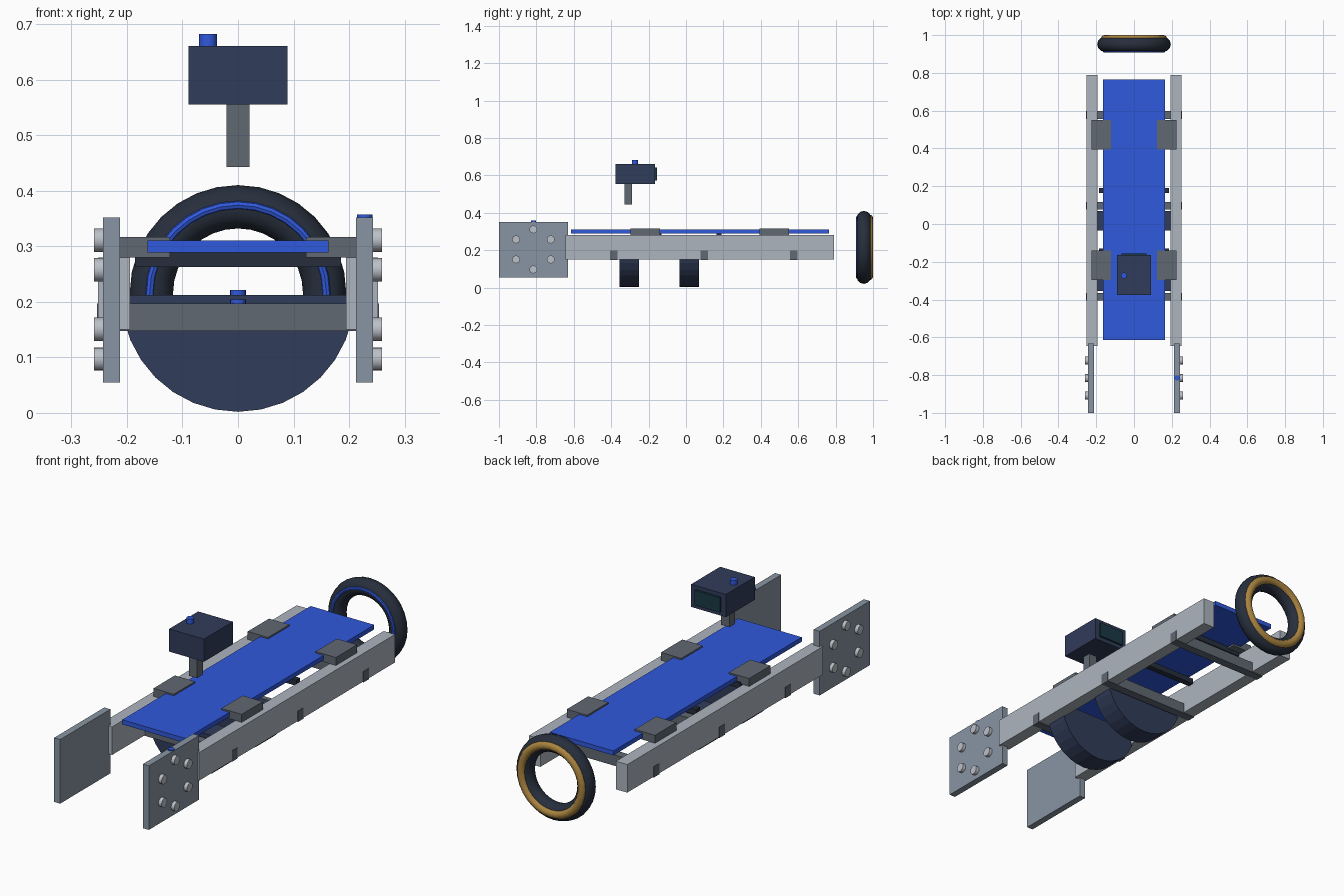
import bpy, bmesh
from math import pi, cos, sin, radians
from mathutils import Matrix, Vector

if "Cube" in bpy.data.objects:
    bpy.data.objects.remove(bpy.data.objects["Cube"])


def material(name, r, g, b):
    m = bpy.data.materials.new(name)
    m.diffuse_color = (r, g, b, 1)
    m.use_nodes = True
    m.node_tree.nodes["Principled BSDF"].inputs["Base Color"].default_value = m.diffuse_color
    return m


BLUE = material("blue", 0.03, 0.10, 0.72)
NAVY = material("navy", 0.03, 0.045, 0.10)
RUBBER = material("rubber", 0.02, 0.028, 0.045)
GOLD = material("gold", 0.40, 0.23, 0.05)
STEEL = material("steel", 0.12, 0.14, 0.17)
RAIL = material("light_steel", 0.42, 0.46, 0.52)
PLATE = material("plate_steel", 0.25, 0.30, 0.37)
BOLT = material("bolt_steel", 0.50, 0.53, 0.58)
GLASS = material("screen_glass", 0.01, 0.04, 0.06)


def finish(name, bm, mat, smooth=False):
    bmesh.ops.recalc_face_normals(bm, faces=bm.faces)
    me = bpy.data.meshes.new(name)
    bm.to_mesh(me)
    bm.free()
    me.materials.append(mat)
    ob = bpy.data.objects.new(name, me)
    bpy.context.collection.objects.link(ob)
    if smooth:
        bpy.ops.object.select_all(action='DESELECT')
        ob.select_set(True)
        bpy.context.view_layer.objects.active = ob
        bpy.ops.object.shade_smooth_by_angle(angle=radians(35))
    return ob


def box(name, x, y, z, mat):
    """Box from (min, max) pairs."""
    bm = bmesh.new()
    size = [b - a for a, b in (x, y, z)]
    mid = [(a + b) / 2 for a, b in (x, y, z)]
    bmesh.ops.create_cube(bm, size=1, matrix=Matrix.Translation(mid) @ Matrix.Diagonal((*size, 1)))
    return finish(name, bm, mat)


def cylinder(name, centre, r, depth, mat, axis='Z', seg=20):
    bm = bmesh.new()
    rot = {'Z': Matrix(), 'X': Matrix.Rotation(pi / 2, 4, 'Y')}[axis]
    bmesh.ops.create_cone(bm, cap_ends=True, segments=seg, radius1=r, radius2=r, depth=depth,
                          matrix=Matrix.Translation(centre) @ rot)
    return finish(name, bm, mat, True)


def half_drum(name, y0, y1, z, r, mat, seg=16):
    """Lower half disc extruded along y."""
    bm = bmesh.new()
    pts = [(r * cos(pi + pi * i / seg), z + r * sin(pi + pi * i / seg)) for i in range(seg + 1)]
    face = bm.faces.new([bm.verts.new((x, y0, h)) for x, h in pts])
    new = bmesh.ops.extrude_face_region(bm, geom=[face])["geom"]
    bmesh.ops.translate(bm, vec=(0, y1 - y0, 0), verts=[v for v in new if isinstance(v, bmesh.types.BMVert)])
    return finish(name, bm, mat)


def ring(name, y, z, major, minor, mat, seg=32, sides=12):
    """Torus around the y axis."""
    bm = bmesh.new()
    loops = []
    for i in range(seg):
        a = 2 * pi * i / seg
        loops.append([bm.verts.new(((major + minor * cos(b)) * sin(a), y + minor * sin(b),
                                    z + (major + minor * cos(b)) * cos(a)))
                      for b in (2 * pi * j / sides for j in range(sides))])
    for i in range(seg):
        p, q = loops[i], loops[(i + 1) % seg]
        for j in range(sides):
            k = (j + 1) % sides
            bm.faces.new((p[j], p[k], q[k], q[j]))
    return finish(name, bm, mat, True)


def span(side, a, b):
    return tuple(sorted((side * a, side * b)))


# Rails, front plates with bolt circles, and bed clamps on both sides
for side, tag in ((-1, "left"), (1, "right")):
    box(f"{tag}_rail", span(side, 0.194, 0.252), (-0.645, 0.79), (0.15, 0.28), RAIL)
    box(f"{tag}_end_plate", span(side, 0.212, 0.243), (-1.0, -0.632), (0.055, 0.352), PLATE)
    for i in range(6):
        a = pi / 2 + i * pi / 3
        cylinder(f"{tag}_bolt_{i}", (side * 0.249, -0.816 + 0.107 * cos(a), 0.204 + 0.107 * sin(a)),
                 0.021, 0.02, BOLT, 'X', 16)
    for i, y in enumerate((-0.218, 0.472)):
        box(f"{tag}_clamp_{i}", span(side, 0.122, 0.226), (y - 0.078, y + 0.078), (0.28, 0.317), STEEL)

# Bed and the slats under it
box("bed_board", (-0.163, 0.163), (-0.615, 0.765), (0.289, 0.31), BLUE)
for i, y in enumerate((-0.145, 0.177, 0.5)):
    box(f"bed_slat_{i}", (-0.185, 0.185), (y - 0.014, y + 0.014), (0.263, 0.289), RUBBER)

# Cross members joining the rails
for i, y in enumerate((-0.385, 0.097, 0.577)):
    box(f"cross_member_{i}", (-0.254, 0.254), (y - 0.02, y + 0.02), (0.147, 0.197), STEEL)
cylinder("cross_member_button", (0, -0.385, 0.199), 0.014, 0.01, BLUE)

# Half drums hanging between the rails
for i, y in enumerate((-0.303, 0.017)):
    half_drum(f"half_drum_{i}", y - 0.052, y + 0.052, 0.212, 0.21, NAVY)
    cylinder(f"drum_button_{i}", (0, y, 0.214), 0.014, 0.014, BLUE)

# Rear wheel with its two trim rings
ring("wheel_tyre", 0.951, 0.215, 0.156, 0.039, RUBBER)
ring("wheel_front_trim", 0.916, 0.215, 0.159, 0.008, BLUE, sides=8)
ring("wheel_rear_trim", 0.981, 0.215, 0.156, 0.019, GOLD)

# Control head on its post
box("head_post", (-0.021, 0.021), (-0.33, -0.288), (0.443, 0.556), STEEL)
box("head_box", (-0.089, 0.089), (-0.377, -0.165), (0.555, 0.66), NAVY)
box("head_screen", (-0.065, 0.065), (-0.167, -0.156), (0.573, 0.642), GLASS)
cylinder("head_knob", (-0.054, -0.273, 0.669), 0.016, 0.026, BLUE)
cylinder("plate_button", (0.228, -0.815, 0.352), 0.014, 0.011, BLUE)
